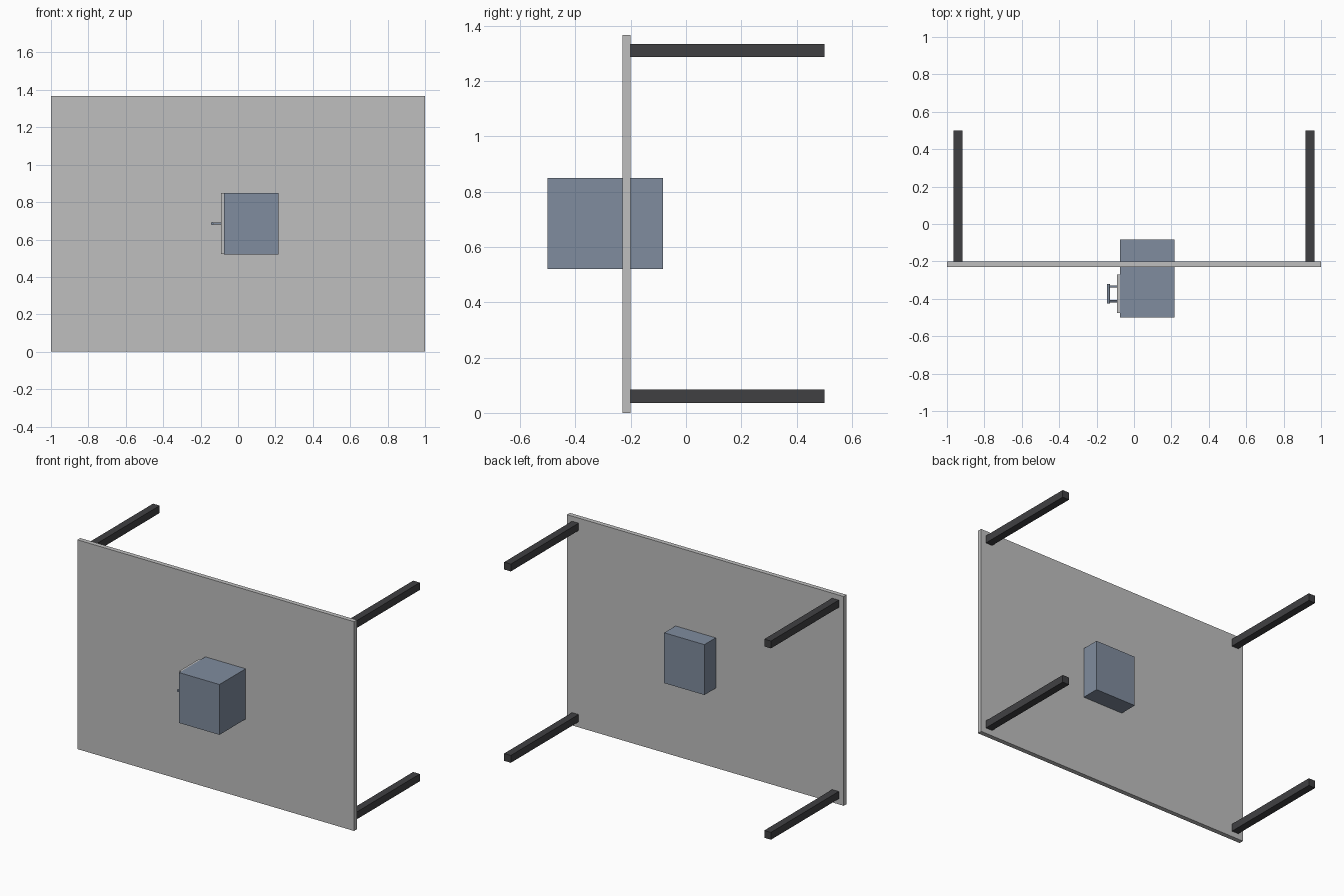
import bpy
from mathutils import Vector

if "Cube" in bpy.data.objects:
    bpy.data.objects.remove(bpy.data.objects["Cube"], do_unlink=True)


def material(name, color):
    mat = bpy.data.materials.new(name)
    mat.use_nodes = True
    mat.diffuse_color = (*color, 1)
    mat.node_tree.nodes["Principled BSDF"].inputs["Base Color"].default_value = (*color, 1)
    return mat


light_grey = material("light grey", (0.52, 0.52, 0.52))
charcoal = material("charcoal", (0.051, 0.051, 0.055))
slate_blue = material("slate blue", (0.215, 0.262, 0.342))


def box(name, low, high, mat):
    """Axis-aligned block between two corners."""
    low, high = Vector(low), Vector(high)
    bpy.ops.mesh.primitive_cube_add(size=1, location=(low + high) / 2)
    obj = bpy.context.object
    obj.name = name
    obj.scale = high - low
    bpy.ops.object.transform_apply(location=False, rotation=False, scale=True)
    obj.data.materials.append(mat)


def rod(name, start, end, radius, mat):
    """Round bar between two points."""
    start, end = Vector(start), Vector(end)
    axis = end - start
    bpy.ops.mesh.primitive_cylinder_add(
        vertices=16, radius=radius, depth=axis.length, location=(start + end) / 2,
        rotation=axis.to_track_quat("Z", "Y").to_euler())
    obj = bpy.context.object
    obj.name = name
    obj.data.materials.append(mat)
    bpy.ops.object.shade_smooth_by_angle()


# Upright panel
box("panel", (-1, -0.23, 0), (1, -0.2, 1.367), light_grey)

# Four square legs reaching back from the panel corners
for side, x in (("right", -0.94), ("left", 0.94)):
    for level, z in (("lower", 0.06), ("upper", 1.31)):
        box(f"{level}_{side}_leg", (x - 0.024, -0.2, z - 0.024),
            (x + 0.024, 0.5, z + 0.024), charcoal)

# Cabinet passing through the panel
box("cabinet", (-0.075, -0.5, 0.521), (0.216, -0.083, 0.85), slate_blue)

# Door on the cabinet side
box("door", (-0.09, -0.476, 0.523), (-0.075, -0.27, 0.848), light_grey)

# Handle with two posts
for name, y in (("front_handle_post", -0.413), ("rear_handle_post", -0.334)):
    rod(name, (-0.09, y, 0.685), (-0.137, y, 0.685), 0.006, slate_blue)
rod("handle_bar", (-0.137, -0.425, 0.685), (-0.137, -0.322, 0.685), 0.008, slate_blue)
